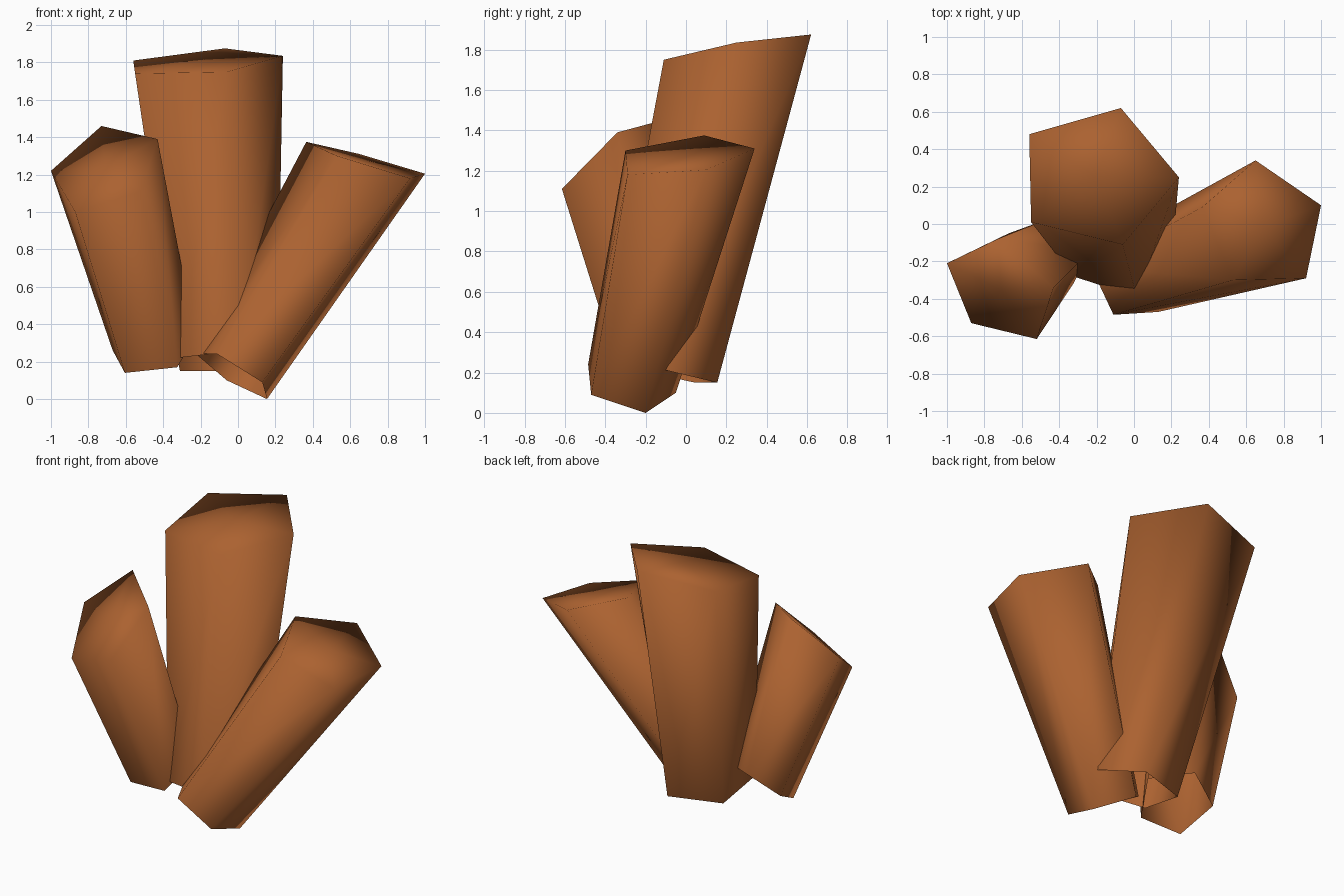
import bpy, bmesh

# One rusty brown colour for the whole cluster
brown = bpy.data.materials.new("rusty brown")
brown.diffuse_color = (0.41, 0.122, 0.03, 1.0)


def crystal(name, bottom, top):
    """Five-sided hollow-ended shaft, closed by a slanted fan cap on top."""
    bm = bmesh.new()
    low = [bm.verts.new(p) for p in bottom]
    high = [bm.verts.new(p) for p in top]
    n = len(low)
    # Rings run clockwise seen from above, so wind the sides to face outward
    for i in range(n):
        j = (i + 1) % n
        bm.faces.new((low[j], low[i], high[i], high[j]))
    cap = bm.faces.new(high[::-1])
    bmesh.ops.poke(bm, faces=[cap])
    for f in bm.faces:
        f.smooth = True
    mesh = bpy.data.meshes.new(name)
    bm.to_mesh(mesh)
    bm.free()
    mesh.materials.append(brown)
    obj = bpy.data.objects.new(name, mesh)
    bpy.context.collection.objects.link(obj)
    return obj


# Tall middle crystal, leaning back
crystal("middle_crystal",
        [(-0.31, 0.045, 0.15), (0.03, 0.155, 0.15), (0.21, -0.095, 0.21),
         (0.015, -0.39, 0.26), (-0.325, -0.28, 0.22)],
        [(-0.56, 0.48, 1.81), (-0.07, 0.62, 1.875), (0.24, 0.25, 1.835),
         (-0.06, -0.11, 1.75), (-0.55, 0.01, 1.74)])

# Left crystal, leaning left and forward
crystal("left_crystal",
        [(-0.67, -0.05, 0.26), (-0.465, 0.025, 0.385), (-0.23, -0.14, 0.33),
         (-0.325, -0.32, 0.17), (-0.605, -0.28, 0.14)],
        [(-1.0, -0.21, 1.22), (-0.73, -0.08, 1.46), (-0.43, -0.34, 1.39),
         (-0.52, -0.615, 1.11), (-0.87, -0.53, 1.0)])

# Right crystal, leaning far right
crystal("right_crystal",
        [(-0.23, -0.23, 0.245), (-0.06, -0.05, 0.10), (0.155, -0.20, 0.0),
         (0.13, -0.47, 0.09), (-0.11, -0.485, 0.24)],
        [(0.365, 0.09, 1.375), (0.65, 0.34, 1.31), (1.0, 0.10, 1.205),
         (0.92, -0.29, 1.18), (0.53, -0.30, 1.30)])
